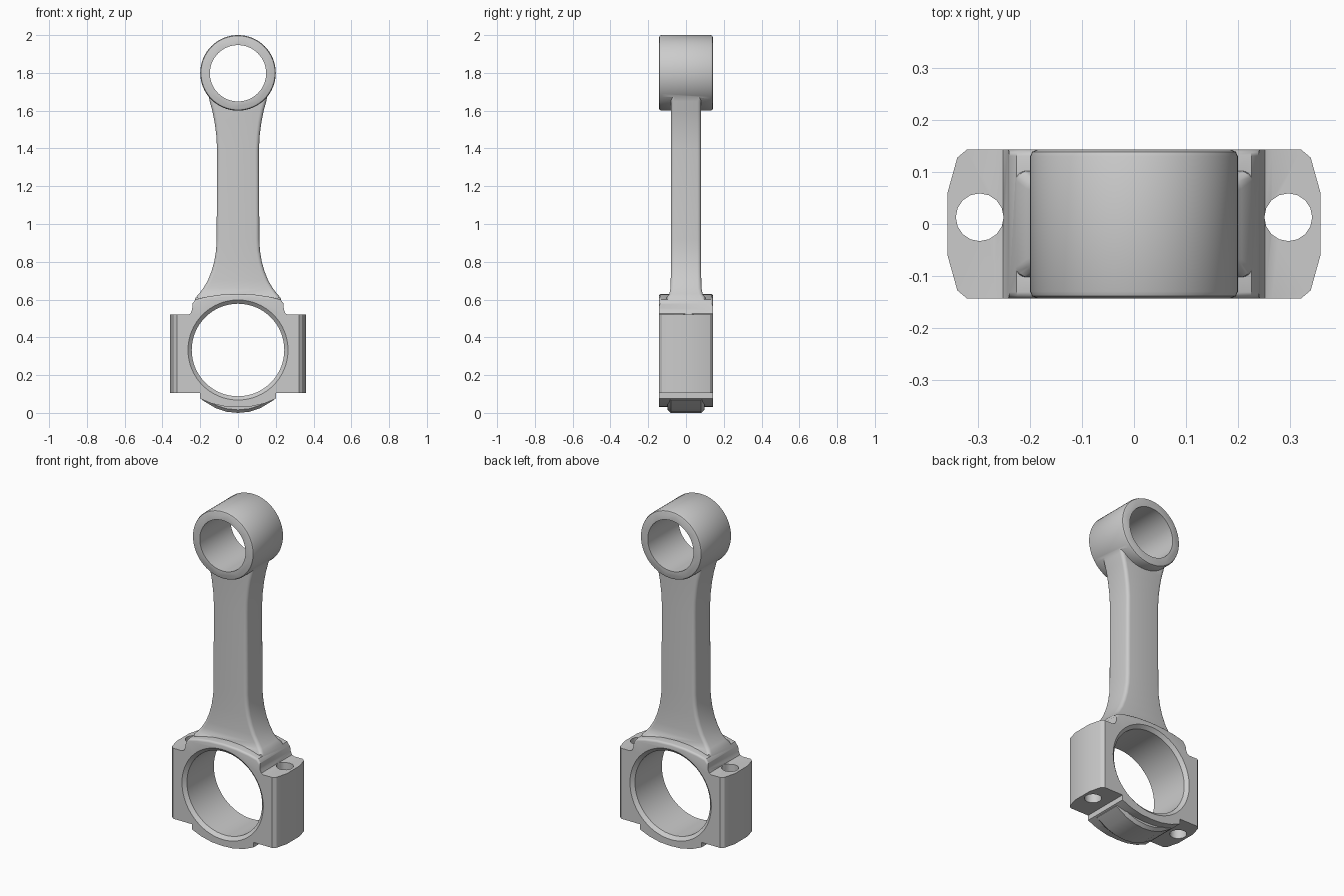
import bpy, bmesh
from math import cos, sin, pi, radians
from mathutils import Vector

if "Cube" in bpy.data.objects:
    bpy.data.objects.remove(bpy.data.objects["Cube"])

D = 0.143  # half depth of both rod ends


def loft(name, rings):
    """Skin a closed solid through rings with equal point counts."""
    bm = bmesh.new()
    loops = [[bm.verts.new(p) for p in r] for r in rings]
    n = len(loops[0])
    for a, b in zip(loops, loops[1:]):
        for i in range(n):
            j = (i + 1) % n
            bm.faces.new((a[i], a[j], b[j], b[i]))
    bm.faces.new(loops[0])
    bm.faces.new(loops[-1])
    bmesh.ops.recalc_face_normals(bm, faces=bm.faces)
    me = bpy.data.meshes.new(name)
    bm.to_mesh(me)
    bm.free()
    ob = bpy.data.objects.new(name, me)
    bpy.context.collection.objects.link(ob)
    return ob


def circle_y(r, y, z, n=64):
    return [(r * cos(2 * pi * i / n), y, z + r * sin(2 * pi * i / n)) for i in range(n)]


def drum(name, z, steps):
    return loft(name, [circle_y(r, y, z) for y, r in steps])


def mirrored(half):
    """Right-half outline in x, completed on the left."""
    return half + [(-x, z) for x, z in reversed(half) if x > 1e-6]


def slab(name, half, d):
    pts = mirrored(half)
    return loft(name, [[(x, y, z) for x, z in pts] for y in (-d, d)])


def bevel(ob, test, width, segs=3):
    bm = bmesh.new()
    bm.from_mesh(ob.data)
    edges = [e for e in bm.edges if test((e.verts[0].co + e.verts[1].co) / 2, e)]
    bmesh.ops.bevel(bm, geom=edges, offset=width, segments=segs, profile=0.5, affect='EDGES')
    bm.to_mesh(ob.data)
    bm.free()


def rounded_rect(hx, hy, z, r=0.02, k=4):
    pts = []
    for q, (sx, sy) in enumerate(((1, 1), (-1, 1), (-1, -1), (1, -1))):
        for i in range(k + 1):
            a = pi / 2 * (q + i / k)
            pts.append((sx * (hx - r) + r * cos(a), sy * (hy - r) + r * sin(a), z))
    return pts


def combine(ob, other, op):
    m = ob.modifiers.new(op, 'BOOLEAN')
    m.operation, m.object, m.solver = op, other, 'EXACT'
    bpy.context.view_layer.objects.active = ob
    bpy.ops.object.modifier_apply(modifier=m.name)
    bpy.data.objects.remove(other, do_unlink=True)


# Big end body with arched top and shallow bottom
rod = slab("connecting_rod", [
    (0, 0.030), (0.07, 0.034), (0.14, 0.050), (0.20, 0.075), (0.20, 0.12), (0.24, 0.16),
    (0.27, 0.50), (0.27, 0.518), (0.252, 0.526), (0.243, 0.545), (0.24, 0.58), (0.226, 0.60),
    (0.17, 0.614), (0.09, 0.626), (0, 0.63)], D)
bevel(rod, lambda c, e: c.z > 0.59 and abs(c.y) > D - 0.001, 0.012)

# Bolt bosses, both sides in one plan outline
side = [(0.322, -D), (0.340, -0.128), (0.359, -0.06), (0.359, 0.06), (0.340, 0.128), (0.322, D)]
plan = side + [(-x, y) for x, y in reversed(side)]
combine(rod, loft("bolt_bosses", [[(x, y, z) for x, y in plan] for z in (0.105, 0.52)]), 'UNION')

# Tapered rib under the cap
rib = [(0, 0), (0.06, 0.006), (0.12, 0.026), (0.19, 0.068), (0.19, 0.085), (0, 0.085)]
rib_pts = mirrored(rib[:-1]) 
rib_ob = loft("cap_rib", [[(x, y, z + lift * (z < 0.08)) for x, z in rib_pts]
                          for y, lift in ((-0.097, 0.016), (-0.08, 0), (0.08, 0), (0.097, 0.016))])
combine(rod, rib_ob, 'UNION')

# Shank, flared at both ends
sections = [(0.57, 0.235, 0.105), (0.61, 0.225, 0.102), (0.63, 0.207, 0.088), (0.66, 0.184, 0.082),
            (0.70, 0.160, 0.081), (0.75, 0.140, 0.08), (0.80, 0.126, 0.08), (0.86, 0.116, 0.08),
            (0.92, 0.113, 0.08), (1.40, 0.111, 0.08), (1.47, 0.115, 0.08), (1.54, 0.124, 0.08),
            (1.60, 0.136, 0.08), (1.65, 0.150, 0.08), (1.70, 0.160, 0.08)]
combine(rod, loft("shank", [rounded_rect(hx, hy, z) for z, hx, hy in sections]), 'UNION')

# Small end with softened rims
small = [(0.143, 0.187), (0.139, 0.196), (0.130, 0.20)]
combine(rod, drum("small_end", 1.8, [(-y, r) for y, r in small] + [(y, r) for y, r in reversed(small)]), 'UNION')

# Bores: plain small bore, chamfered big bore
combine(rod, drum("small_bore", 1.798, [(-0.2, 0.149), (0.2, 0.149)]), 'DIFFERENCE')
combine(rod, drum("big_bore", 0.333, [(-0.163, 0.287), (-0.125, 0.245), (0.125, 0.245), (0.163, 0.287)]),
        'DIFFERENCE')

# Bolt holes
for s in (-1, 1):
    hole = [[(s * 0.297 + 0.046 * cos(2 * pi * i / 16), 0.013 + 0.046 * sin(2 * pi * i / 16), z)
             for i in range(16)] for z in (0.0, 0.7)]
    combine(rod, loft("bolt_hole", hole), 'DIFFERENCE')

# Smooth shading with sharp machined edges
bpy.ops.object.select_all(action='DESELECT')
rod.select_set(True)
bpy.context.view_layer.objects.active = rod
bpy.ops.object.shade_smooth_by_angle(angle=radians(32))
